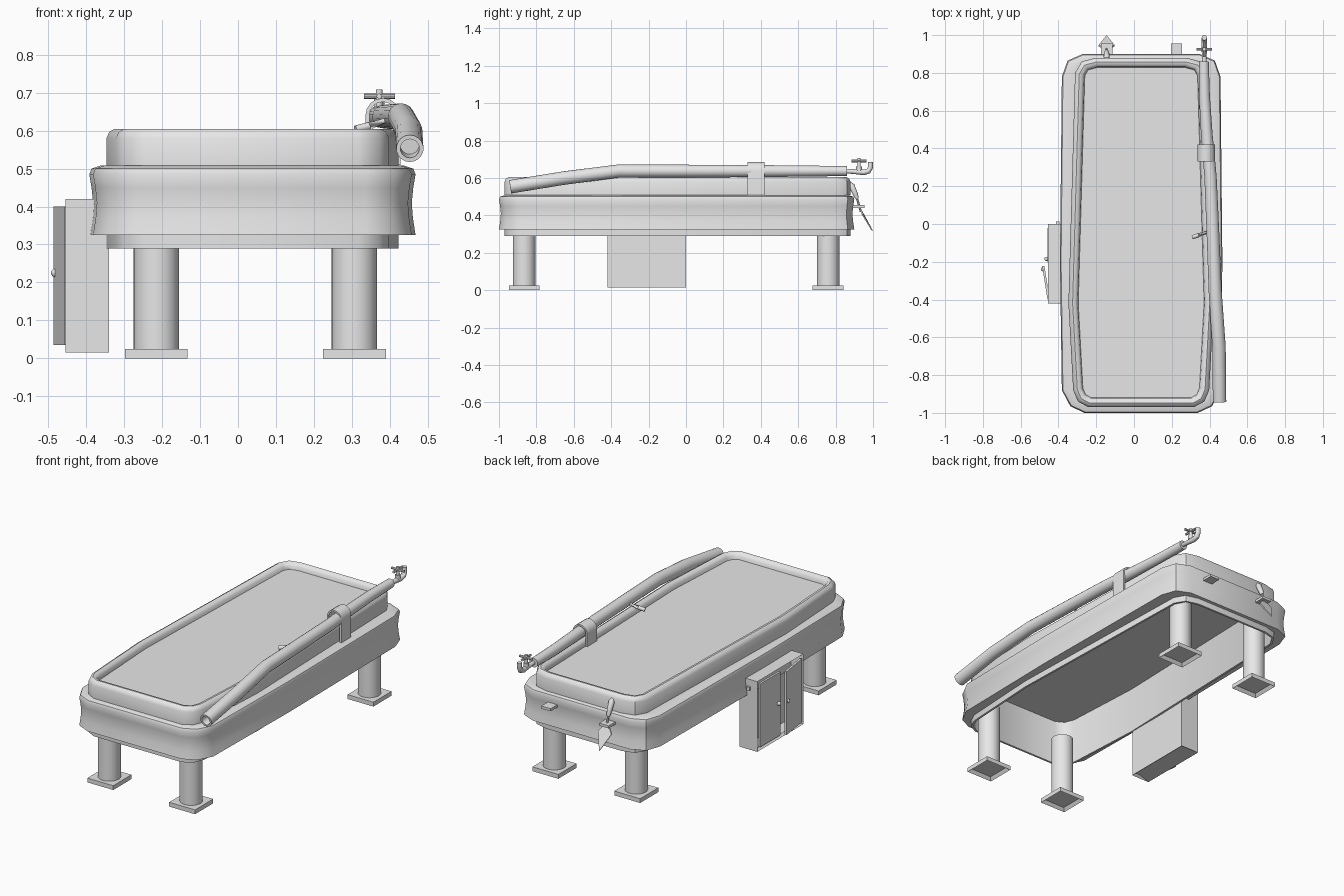
import bpy, bmesh, math
from mathutils import Vector, Matrix

if "Cube" in bpy.data.objects:
    bpy.data.objects.remove(bpy.data.objects["Cube"])

grey = bpy.data.materials.new("plain_grey")
grey.use_nodes = True
grey.diffuse_color = (0.8, 0.8, 0.8, 1)
grey.node_tree.nodes["Principled BSDF"].inputs["Base Color"].default_value = (0.8, 0.8, 0.8, 1)
CX = 0.038  # middle of the basin


def finish(name, bm, angle=40):
    bmesh.ops.recalc_face_normals(bm, faces=bm.faces)
    mesh = bpy.data.meshes.new(name)
    bm.to_mesh(mesh)
    bm.free()
    obj = bpy.data.objects.new(name, mesh)
    bpy.context.collection.objects.link(obj)
    mesh.materials.append(grey)
    bpy.ops.object.select_all(action='DESELECT')
    obj.select_set(True)
    bpy.context.view_layer.objects.active = obj
    bpy.ops.object.shade_smooth_by_angle(angle=math.radians(angle))
    return obj


def loft(name, rings, cap_start=True, cap_end=True, closed=False):
    bm = bmesh.new()
    loops = [[bm.verts.new(p) for p in ring] for ring in rings]
    pairs = list(zip(loops, loops[1:]))
    if closed:
        pairs.append((loops[-1], loops[0]))
    for a, b in pairs:
        for i in range(len(a)):
            j = (i + 1) % len(a)
            bm.faces.new((a[i], a[j], b[j], b[i]))
    if cap_start:
        bm.faces.new(loops[0])
    if cap_end:
        bm.faces.new(loops[-1])
    return finish(name, bm)


def box(name, x, y, z, turn=None):
    bm = bmesh.new()
    bmesh.ops.create_cube(bm, size=1)
    for v in bm.verts:
        v.co = Vector([(r[0] + r[1]) / 2 + c * (r[1] - r[0]) for c, r in zip(v.co, (x, y, z))])
    if turn:
        bm.transform(turn)
    return finish(name, bm)


def tube(name, path, radii, sides=14, bore=0):
    """Round bar along a path; bore hollows out its first end."""
    pts = [Vector(p) for p in path]
    rings = []

    def ring(i, r, shift=0):
        d = (pts[min(i + 1, len(pts) - 1)] - pts[max(i - 1, 0)]).normalized()
        u = d.cross(Vector((1, 0, 0)) if abs(d.x) < 0.9 else Vector((0, 0, 1))).normalized()
        w = d.cross(u)
        angles = [math.tau * k / sides for k in range(sides)]
        return [pts[i] + d * shift + (u * math.cos(a) + w * math.sin(a)) * r for a in angles]

    if bore:
        rings += [ring(0, bore, 0.06), ring(0, bore)]
    rings += [ring(i, r) for i, r in enumerate(radii)]
    return loft(name, rings)


def ball(name, centre, r):
    bm = bmesh.new()
    bmesh.ops.create_uvsphere(bm, u_segments=12, v_segments=8, radius=r,
                              matrix=Matrix.Translation(centre))
    return finish(name, bm)


# Basin shell: two plan outlines, offset and stacked into one wall
TANK = [(.24, .88), (.315, .86), (.35, .80), (.385, -.42), (.36, -.88), (.335, -.94), (.28, -.97)]
BAND = [(.31, .90), (.39, .865), (.42, .78), (.43, -.2), (.42, -.88), (.375, -.965), (.30, -1.0)]


def plan(half, offset, z):
    pts = [Vector(p) for p in half] + [Vector((-x, y)) for x, y in reversed(half)]
    out = []
    for i, p in enumerate(pts):
        a = (p - pts[i - 1]).normalized()
        b = (pts[(i + 1) % len(pts)] - p).normalized()
        na, nb = Vector((-a.y, a.x)), Vector((-b.y, b.x))
        q = p + (na + nb) * offset / (1 + na.dot(nb))
        out.append((q.x + CX, q.y, z))
    return out


wall = [(TANK, -.012, .555), (TANK, -.012, .29), (TANK, 0, .29), (TANK, 0, .325),
        (BAND, 0, .325), (BAND, -.007, .37), (BAND, -.01, .41), (BAND, -.006, .45),
        (BAND, 0, .485), (BAND, -.006, .50), (BAND, -.03, .508), (TANK, 0, .508),
        (TANK, 0, .58), (TANK, -.008, .597), (TANK, -.022, .605), (TANK, -.038, .602),
        (TANK, -.048, .59), (TANK, -.052, .57)]
loft("basin", [plan(*w) for w in wall])

# Legs with square feet that are hollow underneath
for sx, xc in (("right", -.215), ("left", .307)):
    for sy, yc in (("front", -.865), ("back", .76)):
        tube(f"{sy}_{sx}_leg", [(xc, yc, .02), (xc, yc, .39)], [.06, .06], 32)
        bm = bmesh.new()
        bmesh.ops.create_cube(bm, size=1, matrix=Matrix.Translation((xc, yc, .0125))
                              @ Matrix.Diagonal((.165, .165, .025, 1)))
        base = [f for f in bm.faces if f.calc_center_median().z < .001]
        bmesh.ops.inset_region(bm, faces=base, thickness=.02)
        bmesh.ops.translate(bm, verts=base[0].verts, vec=(0, 0, .018))
        finish(f"{sy}_{sx}_foot", bm)

# Cabinet hung on the side: open front and recessed base
bm = bmesh.new()
bmesh.ops.create_cube(bm, size=1, matrix=Matrix.Translation((-.3975, -.21, .2175))
                      @ Matrix.Diagonal((.115, .42, .405, 1)))
bm.normal_update()
for axis, push in ((Vector((-1, 0, 0)), .08), (Vector((0, 0, -1)), .012)):
    face = [f for f in bm.faces if f.normal.dot(axis) > .9]
    bmesh.ops.inset_region(bm, faces=face, thickness=.02)
    bmesh.ops.translate(bm, verts=face[0].verts, vec=-axis * push)
finish("cabinet", bm)
box("closed_door", (-.459, -.447), (-.205, -.02), (.035, .40))
hinge = Vector((-.452, -.40, 0))
swing = Matrix.Translation(hinge) @ Matrix.Rotation(math.radians(9), 4, 'Z')
box("ajar_door", (-.006, .006), (0, .18), (.035, .40), swing)
ball("closed_door_knob", (-.464, -.185, .225), .011)
ball("ajar_door_knob", (-.482, -.24, .225), .011)
box("cabinet_catch", (-.413, -.395), (0, .012), (.36, .38))

# Long pipe lying over the rim, with an open front end
pipe = [(.453, -.94, .553), (.45, -.65, .60), (.43, -.36, .637), (.418, -.05, .637),
        (.405, .25, .637), (.385, .48, .637), (.373, .68, .637), (.37, .86, .637)]
tube("pipe", pipe, [.036, .036, .035, .034, .033, .031, .029, .026], 18, bore=.025)
tube("pipe_peg", [(.41, -.035, .635), (.345, -.058, .612), (.31, -.07, .603)], [.011, .011, .011], 10)

# Clip arched over the pipe
steps = [math.pi * k / 8 for k in range(9)]


def arch(r, y):
    top = [(.382 + r * math.cos(a), y, .64 + r * math.sin(a)) for a in steps]
    return [(.382 + r, y, .51)] + top + [(.382 - r, y, .51)]


bm = bmesh.new()
outer, inner = arch(.046, .33), arch(.036, .33)
strip = [[bm.verts.new(p) for p in side] for side in (outer, inner)]
faces = [bm.faces.new((strip[0][i], strip[0][i + 1], strip[1][i + 1], strip[1][i]))
         for i in range(len(outer) - 1)]
grown = bmesh.ops.extrude_face_region(bm, geom=faces, use_keep_orig=True)["geom"]
bmesh.ops.translate(bm, verts=[g for g in grown if isinstance(g, bmesh.types.BMVert)], vec=(0, .09, 0))
finish("pipe_clip", bm)

# Tap on the back end of the pipe
tube("tap_spout", [(.372, .85, .637), (.372, .90, .634), (.372, .95, .63), (.372, .975, .637),
                   (.372, .986, .655), (.372, .986, .685)],
     [.011, .013, .015, .015, .014, .014], 12)
tube("tap_stem", [(.372, .925, .63), (.372, .925, .708)], [.009, .009], 10)
tube("tap_collar", [(.372, .925, .64), (.372, .925, .662)], [.015, .015], 10)
tube("tap_cross_bar", [(.332, .925, .691), (.414, .925, .691)], [.007, .007], 8)
tube("tap_long_bar", [(.372, .885, .691), (.372, .965, .691)], [.007, .007], 8)

# Two hangers on the back wall, one holding a trowel
for name, xc in (("empty_hanger", .225), ("trowel_hanger", -.145)):
    box(name, (xc - .03, xc + .03), (.88, .955), (.44, .455))
tube("trowel_handle", [(-.145, .875, .575), (-.145, .885, .56), (-.145, .905, .515), (-.145, .915, .49)],
     [.008, .016, .014, .009], 12)
tube("trowel_neck", [(-.145, .913, .495), (-.145, .935, .42)], [.006, .006], 8)
blade = [(-.02, .928, .435), (.02, .928, .435), (.042, .94, .405), (0, .992, .318), (-.042, .94, .405)]
loft("trowel_blade", [[(x - .145, y + t, z) for x, y, z in blade] for t in (0, .008)])
